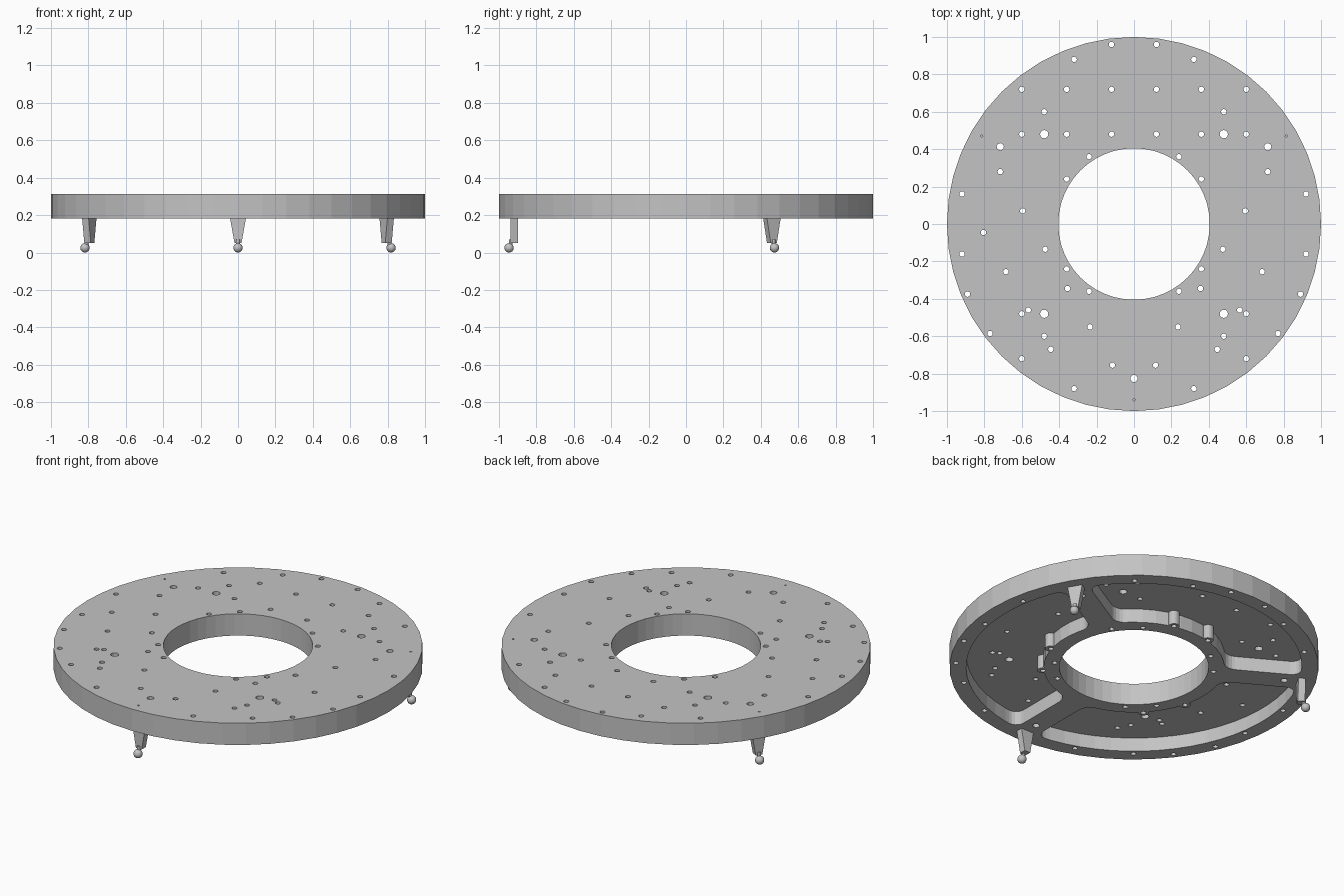
import bpy, bmesh
from math import sin, cos, asin, pi, radians
from mathutils import Matrix, Vector

TOP, BOTTOM, POCKET_TOP = 0.312, 0.182, 0.264
OUTER, INNER = 1.0, 0.405
FOOT_ANGLES = [radians(a) for a in (30, 150, 270)]

if "Cube" in bpy.data.objects:
    bpy.data.objects.remove(bpy.data.objects["Cube"])

grey = bpy.data.materials.new("machined grey")
grey.use_nodes = True
COLOUR = (0.55, 0.55, 0.55, 1)
grey.diffuse_color = COLOUR
grey.node_tree.nodes["Principled BSDF"].inputs["Base Color"].default_value = COLOUR


def finish(bm, name):
    bmesh.ops.recalc_face_normals(bm, faces=bm.faces)
    mesh = bpy.data.meshes.new(name)
    bm.to_mesh(mesh)
    bm.free()
    mesh.materials.append(grey)
    ob = bpy.data.objects.new(name, mesh)
    bpy.context.collection.objects.link(ob)
    return ob


def polar(radius, angle):
    return radius * cos(angle), radius * sin(angle)


def add_cylinder(bm, x, y, radius, low, high, sides=12):
    place = Matrix.Translation((x, y, (low + high) / 2))
    bmesh.ops.create_cone(bm, cap_ends=True, segments=sides, radius1=radius,
                          radius2=radius, depth=high - low, matrix=place)


def add_prism(bm, outline, low, high):
    face = bm.faces.new([bm.verts.new((x, y, low)) for x, y in outline])
    lid = bmesh.ops.extrude_face_region(bm, geom=[face])["geom"]
    bmesh.ops.translate(bm, vec=(0, 0, high - low),
                        verts=[v for v in lid if isinstance(v, bmesh.types.BMVert)])


def subtract(target, cutter):
    cutter.hide_render = True
    mod = target.modifiers.new("cut", "BOOLEAN")
    mod.operation, mod.solver, mod.object = "DIFFERENCE", "EXACT", cutter
    bpy.context.view_layer.objects.active = target
    bpy.ops.object.modifier_apply(modifier=mod.name)
    bpy.data.objects.remove(cutter)


# Ring plate: a rectangular section swept round the axis
bm = bmesh.new()
SIDES = 48
rings = []
for radius, z in ((INNER, BOTTOM), (OUTER, BOTTOM), (OUTER, TOP), (INNER, TOP)):
    rings.append([bm.verts.new((*polar(radius, 2 * pi * i / SIDES), z)) for i in range(SIDES)])
for k in range(4):
    a, b = rings[k], rings[(k + 1) % 4]
    for i in range(SIDES):
        j = (i + 1) % SIDES
        bm.faces.new((a[i], a[j], b[j], b[i]))
plate = finish(bm, "ring_plate")

# Underside pockets: three sectors with rounded corners between straight ribs
RIB, POCKET_IN, POCKET_OUT = 0.07, 0.49, 0.91


def pocket_arc(start, radius, steps):
    inset = asin(RIB / radius)
    span = 2 * pi / 3 - 2 * inset
    return [polar(radius, start + inset + span * i / steps) for i in range(steps + 1)]


bm = bmesh.new()
corners = []
for start in FOOT_ANGLES:
    outer = pocket_arc(start, POCKET_OUT, 20)
    inner = pocket_arc(start, POCKET_IN, 12)
    add_prism(bm, outer + inner[::-1], BOTTOM - 0.1, POCKET_TOP)
    corners += [outer[0], outer[-1], inner[0], inner[-1]]


def is_corner(edge):
    a, b = (v.co for v in edge.verts)
    return abs(a.z - b.z) > 0.01 and any(
        (a.xy - Vector(c)).length < 0.001 for c in corners)


bmesh.ops.bevel(bm, geom=[e for e in bm.edges if is_corner(e)], offset=0.06,
                segments=5, profile=0.5, affect="EDGES", clamp_overlap=True)
pockets = finish(bm, "pocket_cutter")

# Bosses left standing on the inner pocket walls
bm = bmesh.new()
for start in FOOT_ANGLES:
    for swing in (-1, 1):
        x, y = polar(0.495, start + pi / 3 + swing * radians(14))
        add_cylinder(bm, x, y, 0.03, 0, TOP, 16)
subtract(pockets, finish(bm, "boss_cutter"))
subtract(plate, pockets)

# Drilled holes, mirrored across the middle
SMALL = [
    (.12, .96), (.32, .88), (.12, .72), (.36, .72), (.6, .72), (.48, .6),
    (.12, .48), (.36, .48), (.6, .48), (.24, .36), (.36, .24), (.715, .28),
    (.92, .16), (.595, .07), (.475, -.135), (.92, -.16), (.36, -.24),
    (.355, -.345), (.24, -.36), (.685, -.255), (.89, -.375), (.565, -.46),
    (.6, -.48), (.48, -.6), (.235, -.55), (.77, -.585), (.445, -.67),
    (.6, -.72), (.115, -.755), (.32, -.88)]
bm = bmesh.new()
for side in (-1, 1):
    for x, y in SMALL:
        add_cylinder(bm, side * x, y, 0.0145, 0, 0.5)
    for y in (-0.48, 0.48):
        add_cylinder(bm, side * 0.48, y, 0.022, 0, 0.5, 16)
add_cylinder(bm, -0.805, -0.045, 0.0145, 0, 0.5)
for angle in FOOT_ANGLES:
    add_cylinder(bm, *polar(0.826, angle), 0.019, 0, 0.5, 16)
    add_cylinder(bm, *polar(0.94, angle), 0.006, BOTTOM + 0.02, 0.5, 8)
subtract(plate, finish(bm, "hole_cutter"))

# Feet: tapered bracket, pin and ball, repeated at each rib
for name, angle in zip(("left", "right", "front"), FOOT_ANGLES):
    turn = Matrix.Rotation(angle, 4, "Z")
    bm = bmesh.new()
    add_prism(bm, [(0.898, -1), (0.938, -1), (0.938, 1), (0.898, 1)], 0.052, BOTTOM + 0.005)
    for v in bm.verts:
        v.co.y *= 0.043 if v.co.z > 0.1 else 0.019
    bm.transform(turn)
    finish(bm, name + "_foot_bracket")

    bm = bmesh.new()
    add_cylinder(bm, 0.936, 0, 0.01, 0.025, 0.07)
    bm.transform(turn)
    finish(bm, name + "_foot_pin")

    bm = bmesh.new()
    bmesh.ops.create_uvsphere(bm, u_segments=20, v_segments=12, radius=0.025,
                              matrix=Matrix.Translation((0.945, 0, 0.025)))
    bm.transform(turn)
    ball = finish(bm, name + "_foot_ball")
    ball.data.shade_smooth()
